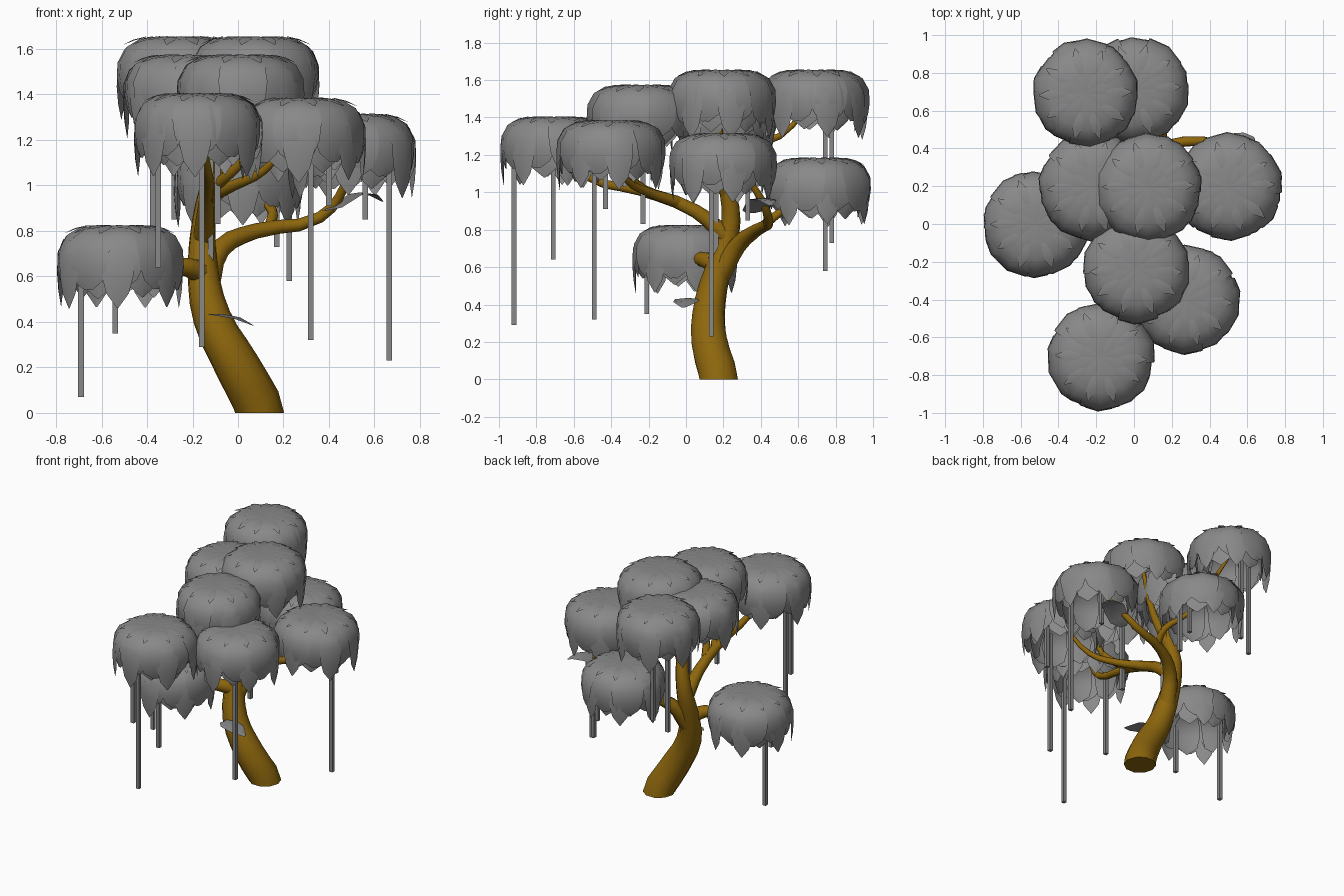
import bpy, bmesh, random
from math import sin, cos, pi
from mathutils import Vector
random.seed(4)


def colour(name, rgb):
    m = bpy.data.materials.new(name)
    m.diffuse_color = (*rgb, 1)
    return m


bark = colour("bark", (0.27, 0.135, 0.004))
foliage = colour("foliage", (0.25, 0.25, 0.25))


def limb(name, pts):
    """Tapered round limb through (x, y, z, radius) points."""
    c = bpy.data.curves.new(name, 'CURVE')
    c.dimensions = '3D'
    c.bevel_depth = 1
    c.bevel_resolution = 3
    c.resolution_u = 3
    c.use_fill_caps = True
    s = c.splines.new('BEZIER')
    s.bezier_points.add(len(pts) - 1)
    for p, q in zip(s.bezier_points, pts):
        p.co, p.radius = q[:3], q[3]
        p.handle_left_type = p.handle_right_type = 'AUTO'
    # keep the root cut level with the ground
    if pts[0][2] == 0:
        p = s.bezier_points[0]
        p.handle_left_type = p.handle_right_type = 'FREE'
        p.handle_right = Vector(pts[0][:3]) + Vector((0, 0, 0.05))
        p.handle_left = Vector(pts[0][:3]) - Vector((0, 0, 0.05))
    c.materials.append(bark)
    o = bpy.data.objects.new(name, c)
    bpy.context.collection.objects.link(o)


# trunk and branches
limb("trunk", [(.095, .175, 0, .108), (0, .125, .2, .1), (-.115, .13, .42, .084),
               (-.155, .19, .65, .066), (-.15, .24, .85, .052), (-.12, .21, 1.05, .04),
               (-.15, .14, 1.3, .024), (-.2, .18, 1.48, .014)])
limb("left_branch", [(-.14, .18, .6, .055), (-.22, .1, .64, .042), (-.35, .04, .65, .03), (-.5, 0, .74, .015)])
limb("right_branch", [(-.14, .18, .56, .06), (-.08, .28, .72, .046), (.08, .38, .8, .034),
                      (.36, .44, .86, .025), (.47, .38, 1.0, .019), (.5, .22, 1.2, .012)])
limb("back_low_branch", [(.14, .41, .82, .026), (.15, .5, .89, .022), (.07, .62, .97, .017), (0, .71, 1.1, .01)])
limb("front_branch", [(-.15, .22, .76, .05), (-.14, .05, .9, .038), (-.13, -.25, 1.01, .028),
                      (-.14, -.52, 1.08, .022), (-.17, -.68, 1.28, .012)])
limb("front_right_branch", [(-.13, -.05, .95, .033), (-.02, -.2, 1.0, .024), (.12, -.32, 1.07, .018), (.27, -.4, 1.26, .01)])
limb("front_high_branch", [(-.13, -.15, .98, .028), (-.05, -.26, 1.04, .024), (.04, -.32, 1.15, .019), (.01, -.25, 1.44, .012)])
limb("back_high_branch", [(-.13, .19, 1.12, .03), (-.15, .3, 1.24, .023), (-.19, .5, 1.3, .018), (-.25, .68, 1.5, .01)])
limb("top_branch", [(-.12, .21, 1.0, .036), (-.02, .18, 1.2, .025), (.08, .19, 1.5, .012)])

# leaf outlines along the dome: (distance out, drop, half width)
CROWN = [(.10, -.008, .01), (.15, -.006, .022), (.2, -.018, .026), (.245, -.04, .003)]
PETAL = [(.0, -.008, .005), (.10, -.004, .04), (.19, -.015, .075), (.25, -.05, .1), (.283, -.11, .108),
         (.287, -.18, .1), (.278, -.24, .075), (.262, -.285, .02)]
DROOP = [(.2, -.03, .05), (.26, -.07, .07), (.285, -.13, .075), (.288, -.22, .07), (.282, -.3, .05), (.27, -.37, .003)]
UNDER = [(.12, -.06, .05), (.2, -.1, .08), (.23, -.18, .09), (.225, -.27, .07), (.21, -.33, .003)]


def leaf(bm, centre, ang, outline, scale=1.0):
    d, t = Vector((cos(ang), sin(ang), 0)), Vector((-sin(ang), cos(ang), 0))
    rows = []
    for r, z, w in outline:
        mid = centre + d * r * scale + Vector((0, 0, z * scale))
        fold = d * (-w * .25) + Vector((0, 0, -w * .1))
        rows.append([bm.verts.new(mid + fold - t * w), bm.verts.new(mid), bm.verts.new(mid + fold + t * w)])
    for a, b in zip(rows, rows[1:]):
        for i in (0, 1):
            f = bm.faces.new((a[i], b[i], b[i + 1], a[i + 1]))
            f.smooth = True


def finish(bm, name):
    me = bpy.data.meshes.new(name)
    bm.to_mesh(me)
    bm.free()
    me.materials.append(foliage)
    bpy.context.collection.objects.link(bpy.data.objects.new(name, me))


# leaf clumps: centre x, y and top height
clumps = [(-.52, 0, .83), (-.255, .69, 1.66), (.005, .71, 1.19), (-.22, .2, 1.58), (.075, .19, 1.66),
          (.5, .195, 1.32), (.01, -.24, 1.58), (.275, -.4, 1.39), (-.175, -.705, 1.41)]
for k, c in enumerate(clumps):
    bm = bmesh.new()
    for outline, n, off in ((CROWN, 10, 0), (PETAL, 10, .5), (DROOP, 7, .25), (UNDER, 7, .75)):
        for i in range(n):
            a = (i + off) * 2 * pi / n + random.uniform(-.08, .08)
            leaf(bm, Vector(c), a, outline, random.uniform(.97, 1.02))
    finish(bm, "leaf_clump_%d" % (k + 1))

# two loose leaves
LOOSE = [(-.09, .015, .035), (-.04, .015, .07), (.04, .0, .065), (.1, -.035, .01)]
LARGE = [(-.14, -.05, .02), (-.07, -.03, .07), (.03, .03, .08), (.11, .02, .05), (.14, -.01, .01)]
bm = bmesh.new()
leaf(bm, Vector((-.03, 0, .42)), -.15, LOOSE)
leaf(bm, Vector((.51, .4, .94)), .4, LARGE)
finish(bm, "loose_leaves")

# hanging vines: x, y, bottom, top
vines = [(-.69, .07, .07, .7), (-.54, -.21, .35, .7), (-.16, -.92, .29, 1.25), (-.35, -.71, .64, 1.25),
         (.32, -.49, .32, 1.22), (.4, -.43, .91, 1.22), (-.09, -.23, .83, 1.4), (.17, .78, .73, 1.05),
         (.225, .745, .58, 1.05), (.665, .135, .23, 1.15), (.56, .33, .85, 1.15), (-.12, .16, .58, 1.45),
         (-.28, .78, .85, 1.5), (-.375, .745, .78, 1.5)]
bm = bmesh.new()
for x, y, lo, hi in vines:
    v = bmesh.ops.create_cube(bm, size=1)["verts"]
    bmesh.ops.scale(bm, vec=(.025, .025, hi - lo), verts=v)
    bmesh.ops.translate(bm, vec=(x, y, (lo + hi) / 2), verts=v)
finish(bm, "hanging_vines")
